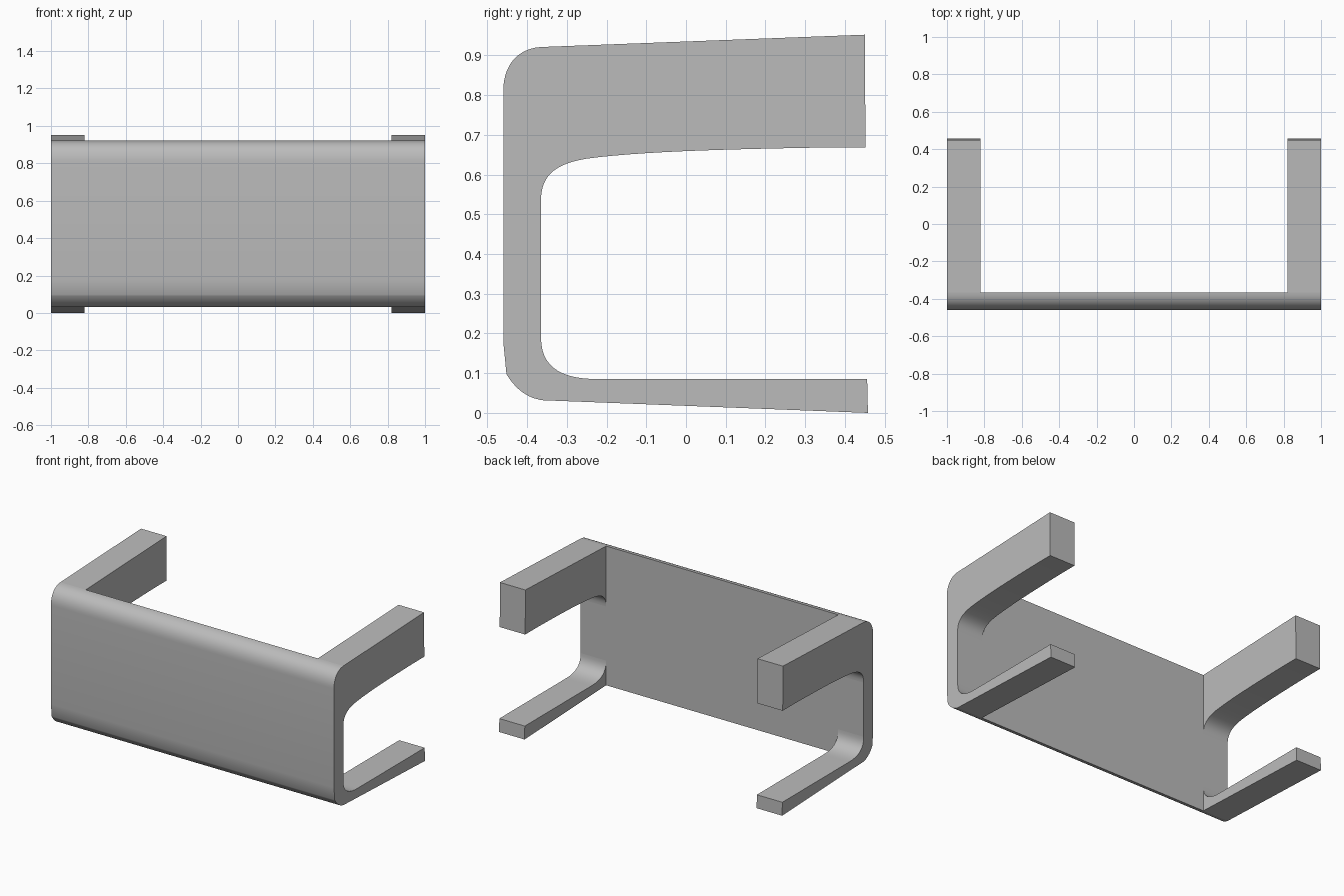
import bpy, bmesh, math
from mathutils import Vector
from mathutils.geometry import interpolate_bezier

cube = bpy.data.objects.get("Cube")
if cube:
    bpy.data.objects.remove(cube, do_unlink=True)

grey = bpy.data.materials.new("plain grey")
grey.use_nodes = True
colour = (0.5, 0.5, 0.5, 1)
grey.diffuse_color = colour
grey.node_tree.nodes["Principled BSDF"].inputs["Base Color"].default_value = colour

INNER = -0.365      # back face of the panel
HALF = 1.0          # half of the overall width
ARM = 0.18          # arm width


def curve(p0, c0, c1, p1, steps=14):
    """Points along a cubic curve in the side (y, z) plane."""
    pts = interpolate_bezier(*[Vector((*p, 0)) for p in (p0, c0, c1, p1)], steps)
    return [(p.x, p.y) for p in pts]


def extrude_profile(name, profile, x0, x1):
    """Solid made from a side profile stretched from x0 to x1."""
    bm = bmesh.new()
    face = bm.faces.new([bm.verts.new((x0, y, z)) for y, z in profile])
    result = bmesh.ops.extrude_face_region(bm, geom=[face])
    moved = [v for v in result["geom"] if isinstance(v, bmesh.types.BMVert)]
    bmesh.ops.translate(bm, vec=(x1 - x0, 0, 0), verts=moved)
    bmesh.ops.recalc_face_normals(bm, faces=bm.faces)
    mesh = bpy.data.meshes.new(name)
    bm.to_mesh(mesh)
    bm.free()
    mesh.materials.append(grey)
    obj = bpy.data.objects.new(name, mesh)
    bpy.context.collection.objects.link(obj)
    bpy.ops.object.select_all(action="DESELECT")
    obj.select_set(True)
    bpy.context.view_layer.objects.active = obj
    bpy.ops.object.shade_smooth_by_angle(angle=math.radians(30))
    return obj


# Front panel with rounded upper and lower front edges
panel = [(INNER, 0.032)]
panel += curve((-0.36 + INNER + 0.36, 0.033), (-0.40, 0.037), (-0.432, 0.063), (-0.452, 0.098))[1:]
panel += [(-0.46, 0.18)]
panel += curve((-0.46, 0.81), (-0.46, 0.872), (-0.427, 0.917), (INNER, 0.921))
extrude_profile("front_panel", panel, -HALF, HALF)

# Upper arm: rising top, filleted underside
upper = [(INNER, 0.921), (0.45, 0.952), (0.452, 0.668)]
upper += curve((0.34, 0.668), (0.12, 0.664), (-0.11, 0.659), (-0.25, 0.64))
upper += curve((-0.25, 0.64), (-0.33, 0.627), (INNER, 0.597), (INNER, 0.535))[1:]

# Lower arm: flat top, sloping underside, rounded inner corner
lower = [(INNER, 0.032), (0.458, 0.0), (0.456, 0.085)]
lower += curve((-0.22, 0.085), (-0.315, 0.085), (INNER, 0.115), (INNER, 0.19))

for side, x0 in (("left", HALF - ARM), ("right", -HALF)):
    extrude_profile(side + "_upper_arm", upper, x0, x0 + ARM)
    extrude_profile(side + "_lower_arm", lower, x0, x0 + ARM)
